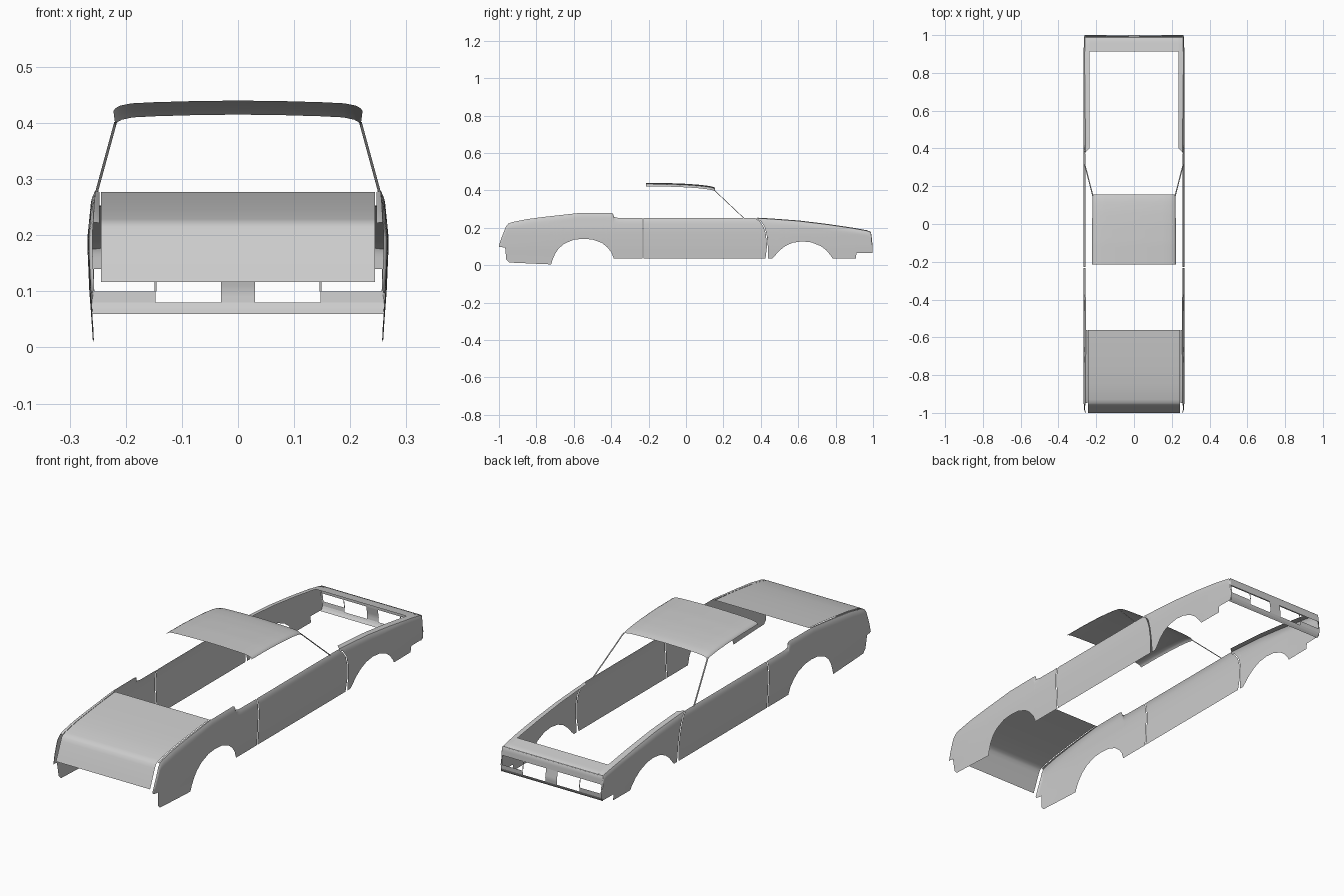
import bpy, math
from mathutils import Vector

if "Cube" in bpy.data.objects:
    bpy.data.objects.remove(bpy.data.objects["Cube"])


def lerp(pts, v):
    """Piecewise-linear lookup in a profile of (key, value) pairs."""
    if v <= pts[0][0]:
        return pts[0][1]
    for (a, p), (b, q) in zip(pts, pts[1:]):
        if v <= b:
            return p + (q - p) * (v - a) / (b - a)
    return pts[-1][1]


def finish(name, verts, faces, mirror=False):
    me = bpy.data.meshes.new(name)
    me.from_pydata(verts, [], faces)
    ob = bpy.data.objects.new(name, me)
    bpy.context.collection.objects.link(ob)
    if mirror:
        ob.modifiers.new("Mirror", 'MIRROR').use_clip = False
    bpy.ops.object.select_all(action='DESELECT')
    ob.select_set(True)
    bpy.context.view_layer.objects.active = ob
    bpy.ops.object.shade_smooth_by_angle(angle=math.radians(35))
    return ob


def grid(name, rows, mirror=False):
    n = len(rows[0])
    verts = [p for r in rows for p in r]
    faces = [(i * n + j, (i + 1) * n + j, (i + 1) * n + j + 1, i * n + j + 1)
             for i in range(len(rows) - 1) for j in range(n - 1)]
    return finish(name, verts, faces, mirror)


# bulging cross-section of the body side
SECTION = [(0, .258), (.035, .260), (.10, .265), (.17, .268), (.20, .268),
           (.23, .265), (.26, .262), (.28, .260)]


def side_x(y, z, top):
    roll = max(0, 1 - (top - z) / .025) ** 2 * .006
    taper = max(0, (abs(y) - .75) / .25) ** 2 * .003
    return lerp(SECTION, z) - roll - taper


def side_panel(name, top, bottom, crown):
    y0, y1 = top[0][0], top[-1][0]
    ys = {p[0] for p in top + bottom}
    ys |= {y0 + (y1 - y0) * i / 40 for i in range(41)}
    rows = []
    for y in sorted(ys):
        b, t = lerp(bottom, y), lerp(top, y)
        col = []
        for j in range(15):
            k = j / 14
            z = b + (t - b) * (1 - (1 - k) ** 1.5)
            col.append((side_x(y, z, lerp(crown, y)), y, z))
        rows.append(col)
    return grid(name, rows, True)


# rear fender with wheel arch
REAR_TOP = [(-1, .105), (-.985, .15), (-.962, .208), (-.95, .222), (-.93, .23),
            (-.85, .246), (-.75, .259), (-.65, .270), (-.57, .279), (-.40, .280),
            (-.39, .275), (-.385, .258), (-.36, .252), (-.232, .251)]
REAR_BOTTOM = [(-1, .098), (-.967, .094), (-.961, .03), (-.945, .014), (-.721, .004),
               (-.715, .025), (-.70, .06), (-.68, .09), (-.65, .115), (-.60, .136),
               (-.55, .141), (-.50, .137), (-.45, .119), (-.42, .095), (-.40, .07),
               (-.386, .035), (-.232, .035)]
side_panel("rear_fender", REAR_TOP, REAR_BOTTOM, REAR_TOP)

# door with curved front edge
FLAT = [(-1, .251), (1, .251)]
DOOR_TOP = [(-.228, .251), (.37, .251), (.395, .235), (.415, .205),
            (.427, .165), (.433, .11)]
side_panel("door", DOOR_TOP, [(-.228, .035), (.425, .035), (.433, .10)], FLAT)

# front fender with wheel arch
FRONT_TOP = [(.376, .251), (.45, .247), (.60, .236), (.75, .218), (.90, .196),
             (.975, .182), (.988, .175), (.992, .16), (.998, .10)]
FRONT_BOTTOM = [(.376, .249), (.40, .235), (.42, .205), (.431, .165), (.437, .11),
                (.438, .035), (.46, .035), (.475, .05), (.50, .078), (.53, .102),
                (.57, .120), (.62, .127), (.67, .122), (.72, .102), (.75, .08),
                (.775, .05), (.784, .035), (.909, .035), (.911, .064), (.998, .064)]
side_panel("front_fender", FRONT_TOP, FRONT_BOTTOM, FRONT_TOP)

# strips beside the hood opening and nose header
rows = []
for i in range(31):
    y = .382 + (.988 - .382) * i / 30
    z = lerp(FRONT_TOP, y)
    xo = side_x(y, z, z)
    xi = max(.235, xo - .001 - (y - .382) * 1.2)
    rows.append([(xo + (xi - xo) * k, y, z + .003 * k) for k in (0, .33, .67, 1)])
grid("hood_side_strip", rows, True)
rows = []
for i in range(9):
    y = .912 + (.988 - .912) * i / 8
    z = lerp(FRONT_TOP, y) + .003
    rows.append([(x, y, z) for x in (.235, .12, 0, -.12, -.235)])
grid("nose_header", rows)

# nose panel: bars and posts around the lamp and grille openings
NOSE = [(.06, .984), (.07, .993), (.08, .998), (.10, 1.0), (.14, .993), (.17, .991), (.18, .987)]
BARS = [(-.261, .261, .06, .08), (-.261, .261, .14, .18), (-.03, .03, .08, .14)]
for s in (1, -1):
    for a, b, z0, z1 in ((.147, .261, .08, .10), (.145, .149, .10, .14), (.257, .261, .10, .14)):
        BARS.append((min(a * s, b * s), max(a * s, b * s), z0, z1))
verts, faces = [], []
for x0, x1, z0, z1 in BARS:
    base, n = len(verts), 6
    for i in range(n + 1):
        z = z0 + (z1 - z0) * i / n
        verts += [(x0, lerp(NOSE, z), z), (x1, lerp(NOSE, z), z)]
    faces += [(base + 2 * i, base + 2 * i + 2, base + 2 * i + 3, base + 2 * i + 1)
              for i in range(n)]
finish("nose_panel", verts, faces)

# trunk lid with its sloping rear face
LID = [(-1, .117), (-.99, .14), (-.965, .20), (-.957, .215), (-.948, .223), (-.93, .229),
       (-.85, .245), (-.75, .258), (-.65, .269), (-.562, .277)]
grid("trunk_lid", [[(x, y, z) for x in (.244, .12, 0, -.12, -.244)] for y, z in LID])

# narrow flange on the rear fender beside the lid
rows = []
for y, z in LID[4:]:
    t = lerp(REAR_TOP, y)
    rows.append([(side_x(y, t, t), y, t), (.252, y, t), (.2465, y, t - .002)])
grid("rear_fender_flange", rows, True)

# crowned roof, drooping to the windscreen edge
ROOF_REAR = [(0, .440), (.08, .439), (.15, .437), (.19, .435), (.21, .431), (.219, .426), (.222, .421)]
DROOP = [(-.215, 0), (-.10, .001), (0, .005), (.07, .010), (.12, .016), (.145, .021), (.155, .025)]
rows = []
for i in range(21):
    y = -.215 + .37 * i / 20
    d = lerp(DROOP, y)
    half = [(x * (1 - d * .6), y, z - d) for x, z in ROOF_REAR]
    rows.append(half[::-1] + [(-x, y, z) for x, y, z in half[1:]])
grid("roof", rows)

# slim windscreen pillars
w = .0025
a, b = Vector((.218, .150, .402)), Vector((.260, .313, .248))
ring = [(w, -w), (w, w), (-w, w), (-w, -w), (w, -w)]
rows = [[p + Vector((u, v, 0)) for u, v in ring] for p in (b, a)]
grid("windscreen_pillar", rows, True)
